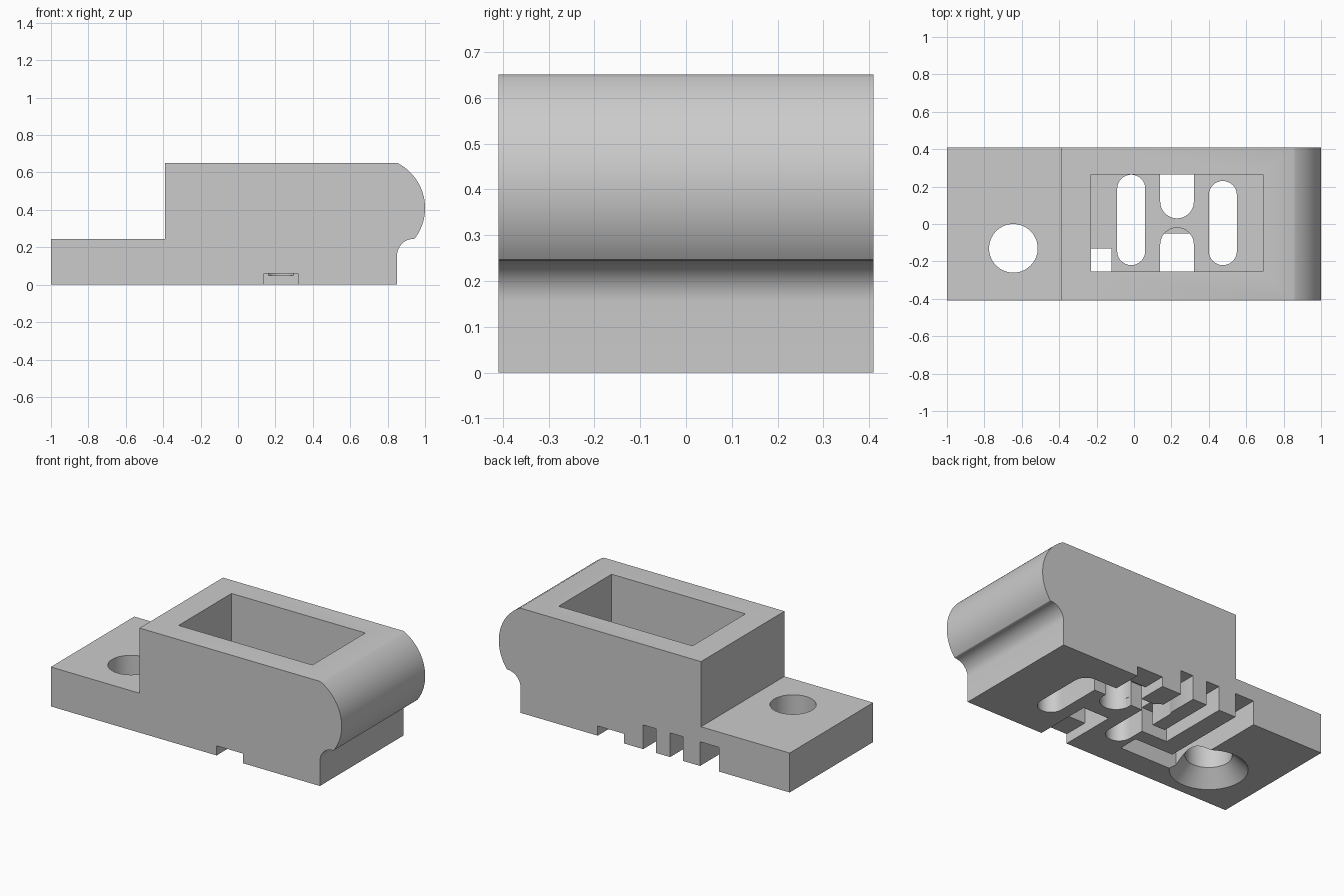
import bpy, bmesh
from math import sin, cos, pi, radians

if "Cube" in bpy.data.objects:
    bpy.data.objects.remove(bpy.data.objects["Cube"])

grey = bpy.data.materials.new("light_grey")
grey.use_nodes = True
colour = (0.6, 0.6, 0.6, 1)
grey.diffuse_color = colour
grey.node_tree.nodes["Principled BSDF"].inputs["Base Color"].default_value = colour


def arc(cx, cy, r, start, end, n=16):
    angles = [radians(start + (end - start) * i / n) for i in range(n + 1)]
    return [(cx + r * cos(a), cy + r * sin(a)) for a in angles]


def extrude(name, points, low, high, axis="z"):
    """Extrude a closed outline along z, or an x-z outline along y."""
    bm = bmesh.new()
    place = (lambda a, b, d: (a, b, d)) if axis == "z" else (lambda a, b, d: (a, d, b))
    rings = [[bm.verts.new(place(a, b, d)) for a, b in points] for d in (low, high)]
    n = len(points)
    bm.faces.new(rings[0])
    bm.faces.new(rings[1])
    for i in range(n):
        j = (i + 1) % n
        bm.faces.new((rings[0][i], rings[0][j], rings[1][j], rings[1][i]))
    bmesh.ops.recalc_face_normals(bm, faces=bm.faces)
    mesh = bpy.data.meshes.new(name)
    bm.to_mesh(mesh)
    bm.free()
    ob = bpy.data.objects.new(name, mesh)
    bpy.context.collection.objects.link(ob)
    mesh.materials.append(grey)
    return ob


def box(x0, x1, y0, y1):
    return [(x0, y0), (x1, y0), (x1, y1), (x0, y1)]


def slot(x0, x1, y0, y1, round_low=True, round_high=True):
    r, cx = (x1 - x0) / 2, (x0 + x1) / 2
    low = arc(cx, y0 + r, r, 180, 360) if round_low else [(x0, y0), (x1, y0)]
    high = arc(cx, y1 - r, r, 0, 180) if round_high else [(x1, y1), (x0, y1)]
    return low + high


# Main body: stepped block with a rounded nose and a concave fillet under it
nose = arc(0.94, 0.155, 0.09, 180, 90, 12) + arc(0.73, 0.41, 0.27, -37, 63, 32)
profile = [(-1, 0), (0.85, 0)] + nose + [(-0.39, 0.65), (-0.39, 0.245), (-1, 0.245)]
body = extrude("housing_body", profile, -0.41, 0.41, "y")

cutters = []


def cut(name, points, low, high):
    cutters.append(extrude(name + "_cutter", points, low, high))


FLOOR, DEPTH, SHALLOW = 0.21, 0.15, 0.06

# Pocket in the top and the openings through its floor
cut("pocket", box(-0.23, 0.69, -0.255, 0.265), FLOOR, 0.8)
cut("inner_slot", slot(-0.09, 0.06, -0.22, 0.264), -0.1, 0.3)
cut("outer_slot", slot(0.4, 0.55, -0.22, 0.23), -0.1, 0.3)
cut("back_middle_slot", slot(0.14, 0.32, 0.03, 0.264, round_high=False), -0.1, 0.3)
cut("front_middle_slot", slot(0.14, 0.32, -0.254, -0.02, round_low=False), 0.05, 0.3)
cut("square_opening", box(-0.229, -0.12, -0.254, -0.13), -0.1, 0.3)

# Shallow grooves to the front and back edges
cut("front_groove", box(0.14, 0.32, -0.6, -0.05), -0.1, SHALLOW)
cut("back_groove", box(0.14, 0.32, 0.1, 0.6), -0.1, SHALLOW)

# Nested L-shaped channels underneath, open at the back
for name, x0, x1, y0, y1, end in (
    ("wide_channel", -0.514, -0.384, -0.255, -0.13, -0.12),
    ("middle_channel", -0.267, -0.178, -0.04, 0.05, 0.0),
    ("long_channel", -0.08, 0.007, 0.14, 0.23, 0.475),
):
    outline = [(x0, y0), (end, y0), (end, y1), (x1, y1), (x1, 0.6), (x0, 0.6)]
    cut(name, outline, -0.1, DEPTH)

# Countersunk screw hole
hx, hy = -0.645, -0.13
cut("screw_hole", arc(hx, hy, 0.13, 0, 354.375, 63), -0.1, 0.4)
cone = extrude("countersink_cutter", arc(hx, hy, 0.217, 0, 354.375, 63), 0, 0.09)
for v in cone.data.vertices:
    # The cone starts slightly below the underside for a clean cut
    scale = 0.13 / 0.217 if v.co.z > 0.05 else 1.01
    v.co.x = hx + (v.co.x - hx) * scale
    v.co.y = hy + (v.co.y - hy) * scale
    if v.co.z < 0.05:
        v.co.z = -0.002
cutters.append(cone)

# Apply all cuts, then remove the cutters
for c in cutters:
    c.hide_render = True
    mod = body.modifiers.new(c.name, "BOOLEAN")
    mod.operation = "DIFFERENCE"
    mod.solver = "EXACT"
    mod.object = c
bpy.context.view_layer.update()
result = bpy.data.meshes.new_from_object(body.evaluated_get(bpy.context.evaluated_depsgraph_get()))
body.modifiers.clear()
body.data = result
for c in cutters:
    bpy.data.objects.remove(c)

bpy.ops.object.select_all(action="DESELECT")
body.select_set(True)
bpy.context.view_layer.objects.active = body
bpy.ops.object.shade_smooth_by_angle(angle=radians(30))
